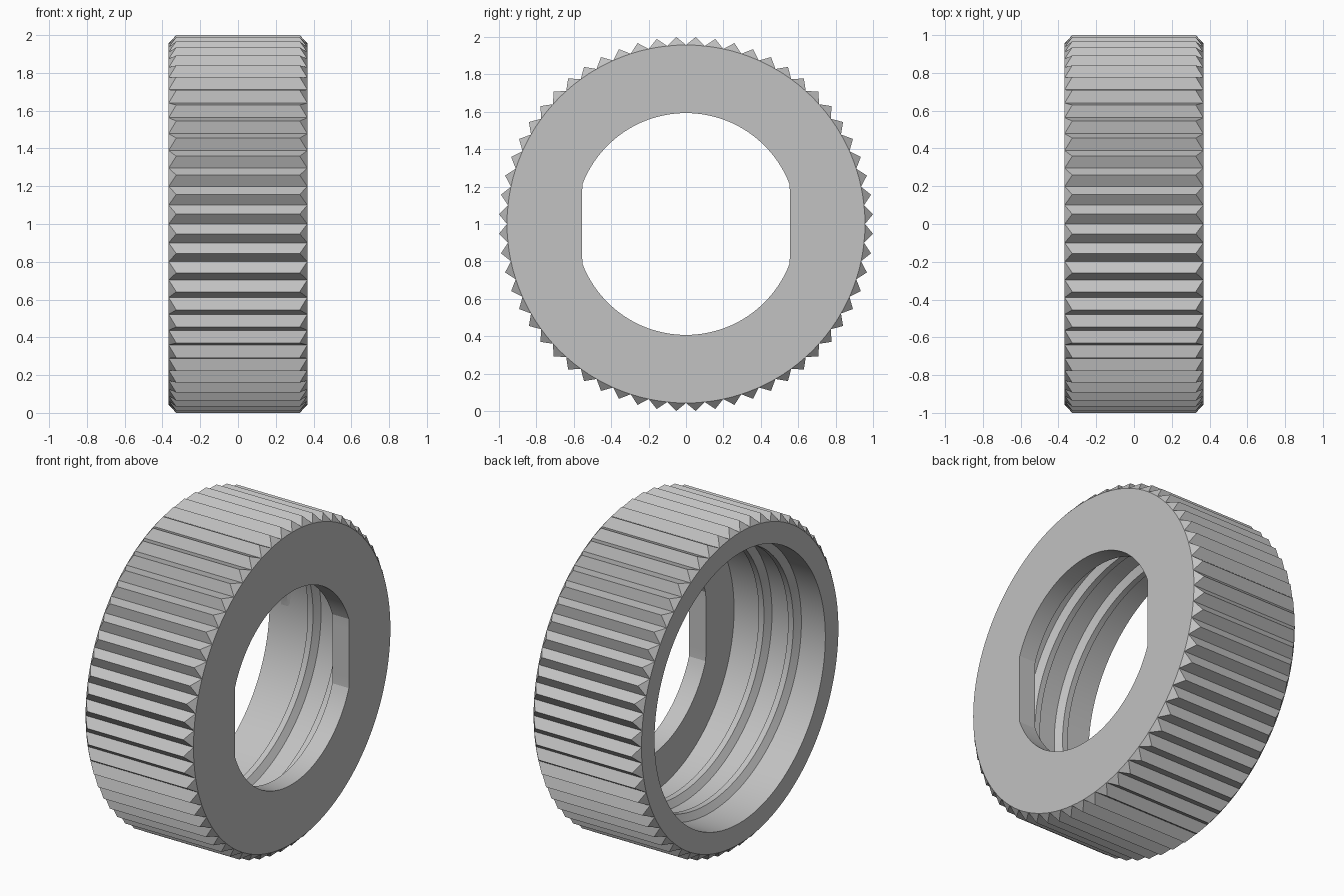
import bpy, bmesh, math

cube = bpy.data.objects.get("Cube")
if cube:
    bpy.data.objects.remove(cube, do_unlink=True)

TEETH = 60
N = TEETH * 2            # two segments per tooth: valley and crest
HALF = 0.367             # half the width along x
CREST_HALF = 0.327
ROOT, TIP = 0.957, 1.0014
BORE, HOLE, FLAT = 0.83, 0.593, 0.555
PLATE_X = 0.254          # inner face of the end plate

grey = bpy.data.materials.new("light grey")
grey.use_nodes = True
colour = (0.54, 0.54, 0.54, 1)
grey.diffuse_color = colour
grey.node_tree.nodes["Principled BSDF"].inputs["Base Color"].default_value = colour


def point(x, r, a):
    return (x, r * math.cos(a), 1 + r * math.sin(a))


def ring(bm, x, radius):
    """One loop of vertices around the x axis; radius is a function of angle."""
    angles = [math.tau * i / N for i in range(N)]
    return [bm.verts.new(point(x, radius(a), a)) for a in angles]


def bridge(bm, a, b):
    for i in range(N):
        j = (i + 1) % N
        bm.faces.new((a[i], a[j], b[j], b[i]))


def finish(bm, name):
    bmesh.ops.recalc_face_normals(bm, faces=bm.faces)
    mesh = bpy.data.meshes.new(name)
    bm.to_mesh(mesh)
    bm.free()
    mesh.materials.append(grey)
    obj = bpy.data.objects.new(name, mesh)
    bpy.context.collection.objects.link(obj)
    bpy.ops.object.select_all(action="DESELECT")
    obj.select_set(True)
    bpy.context.view_layer.objects.active = obj
    bpy.ops.object.shade_smooth_by_angle(angle=math.radians(15))
    return obj


def hole_radius(a):
    """Round hole cut off by two flats."""
    return min(HOLE, FLAT / max(abs(math.cos(a)), 0.01))


# Knurled body: open at -x, plate with a double-flat hole at +x
bm = bmesh.new()
open_edge = ring(bm, -HALF, lambda a: ROOT)
plate_edge = ring(bm, HALF, lambda a: ROOT)
loops = [open_edge,
         ring(bm, -HALF, lambda a: BORE),
         ring(bm, PLATE_X, lambda a: BORE),
         ring(bm, PLATE_X, hole_radius),
         ring(bm, HALF, hole_radius),
         plate_edge]
for a, b in zip(loops, loops[1:]):
    bridge(bm, a, b)

# Pointed teeth with chamfered ends
for i in range(1, N, 2):
    angle = math.tau * i / N
    tip_open = bm.verts.new(point(-CREST_HALF, TIP, angle))
    tip_plate = bm.verts.new(point(CREST_HALF, TIP, angle))
    for k in (i - 1, (i + 1) % N):
        bm.faces.new((open_edge[k], plate_edge[k], tip_plate, tip_open))
        bm.faces.new((open_edge[k], tip_open, open_edge[i]))
        bm.faces.new((plate_edge[k], tip_plate, plate_edge[i]))
finish(bm, "knurled_ring")

# Inner screw thread: trapezoid ridge swept along a helix, fading at both ends
PITCH, TURNS, START = 0.2, 2.25, -0.26
PROFILE = [(-0.045, 0.0), (-0.018, 1.0), (0.018, 1.0), (0.045, 0.0)]
bm = bmesh.new()
steps = int(TURNS * N)
sections = []
for s in range(steps + 1):
    angle = math.tau * s / N
    fade = min(1, s / 8, (steps - s) / 8)
    x = START + PITCH * s / N
    sections.append([bm.verts.new(point(x + dx, BORE + 0.003 - 0.045 * h * fade, angle))
                     for dx, h in PROFILE])
for a, b in zip(sections, sections[1:]):
    for k in range(4):
        m = (k + 1) % 4
        bm.faces.new((a[k], a[m], b[m], b[k]))
finish(bm, "inner_thread")
